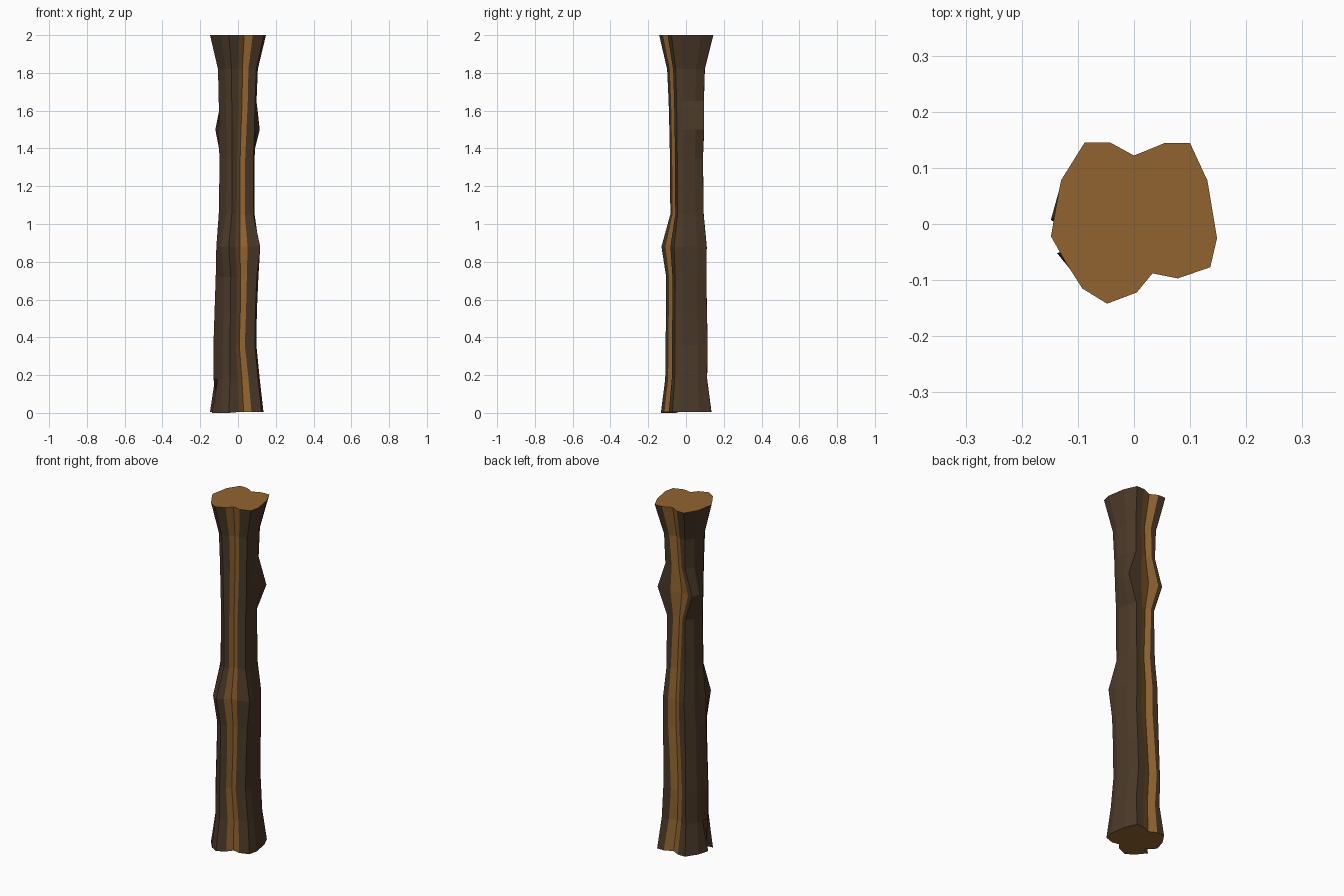
import bpy, bmesh

cube = bpy.data.objects.get("Cube")
if cube:
    bpy.data.objects.remove(cube)


def make_material(name, rgb):
    mat = bpy.data.materials.new(name)
    mat.use_nodes = True
    color = (*rgb, 1)
    mat.diffuse_color = color
    mat.node_tree.nodes["Principled BSDF"].inputs["Base Color"].default_value = color
    return mat


bark = make_material("dark bark", (0.069, 0.041, 0.021))
wood = make_material("bare wood", (0.283, 0.127, 0.03))

# Cross-section of the trunk, clockwise from the back, with two V grooves
section = [
    (-0.088, 0.145), (-0.042, 0.145), (0, 0.122), (0.054, 0.144),
    (0.1, 0.144), (0.131, 0.077), (0.148, -0.025), (0.136, -0.077),
    (0.078, -0.097), (0.033, -0.088), (0.005, -0.122), (-0.048, -0.142),
    (-0.092, -0.115), (-0.122, -0.068), (-0.148, -0.022), (-0.139, 0.03),
    (-0.13, 0.078),
]
back_groove, front_groove = (1, 2, 3), (8, 9, 10)
groove_faces = (1, 2, 8, 9)

# Height, reach to each side (-x, +x, -y, +y), sideways drift of both grooves
rings = [
    (0.005, 0.148, 0.135, 0.133, 0.135, 0, 0),
    (0.18, 0.13, 0.115, 0.11, 0.112, -0.005, -0.01),
    (0.36, 0.13, 0.097, 0.108, 0.115, -0.015, -0.018),
    (0.54, 0.124, 0.1, 0.106, 0.111, -0.01, -0.01),
    (0.72, 0.118, 0.108, 0.105, 0.108, -0.01, 0),
    (0.88, 0.108, 0.105, 0.1, 0.11, -0.02, 0),
    (1.05, 0.102, 0.088, 0.083, 0.094, -0.01, 0),
    (1.35, 0.097, 0.088, 0.085, 0.09, -0.008, -0.012),
    (1.5, 0.1, 0.095, 0.088, 0.092, -0.005, -0.03),
    (1.65, 0.102, 0.098, 0.092, 0.095, 0, -0.01),
    (1.82, 0.106, 0.105, 0.1, 0.1, 0, 0),
    (2.0, 0.148, 0.148, 0.142, 0.145, 0, 0),
]

# Knots: height -> (side in y, widening, outward push, limits in x)
knots = {
    0.88: (-1, 0.4, 0.3, -0.127, 0.135),
    1.5: (1, 0.8, 0.05, -0.12, 0.115),
}


def ring_point(index, ring):
    z, left, right, front, back, front_drift, back_drift = ring
    x, y = section[index]
    px = x / 0.148 * (right if x > 0 else left)
    py = y / (0.145 * back ** 0 if y > 0 else 0.142) * (back if y > 0 else front)
    if z in knots:
        side, widen, push, low, high = knots[z]
        weight = max(0, min(1, side * y / 0.14))
        px = max(low, min(high, px * (1 + widen * weight)))
        py *= 1 + push * weight
    if index in front_groove:
        px += front_drift
    if index in back_groove:
        px += back_drift
    return px, py, z


bm = bmesh.new()
loops = [[bm.verts.new(ring_point(i, r)) for i in range(len(section))] for r in rings]

# Split at the foot of the trunk
for index, spot in ((13, (-0.137, -0.052)), (14, (-0.1, -0.038)), (15, (-0.148, 0.008))):
    loops[0][index].co.xy = spot
for index in (11, 12, 13):
    loops[0][index].co.z = 0

# Bark sides with bare wood inside the grooves
count = len(section)
for lower, upper in zip(loops, loops[1:]):
    for i in range(count):
        j = (i + 1) % count
        face = bm.faces.new((lower[i], upper[i], upper[j], lower[j]))
        face.material_index = 1 if i in groove_faces else 0

# Sawn ends
for end in (loops[0], loops[-1]):
    bm.faces.new(end).material_index = 1

bmesh.ops.recalc_face_normals(bm, faces=bm.faces)
mesh = bpy.data.meshes.new("trunk_post")
bm.to_mesh(mesh)
bm.free()
mesh.materials.append(bark)
mesh.materials.append(wood)
bpy.context.collection.objects.link(bpy.data.objects.new("trunk_post", mesh))
